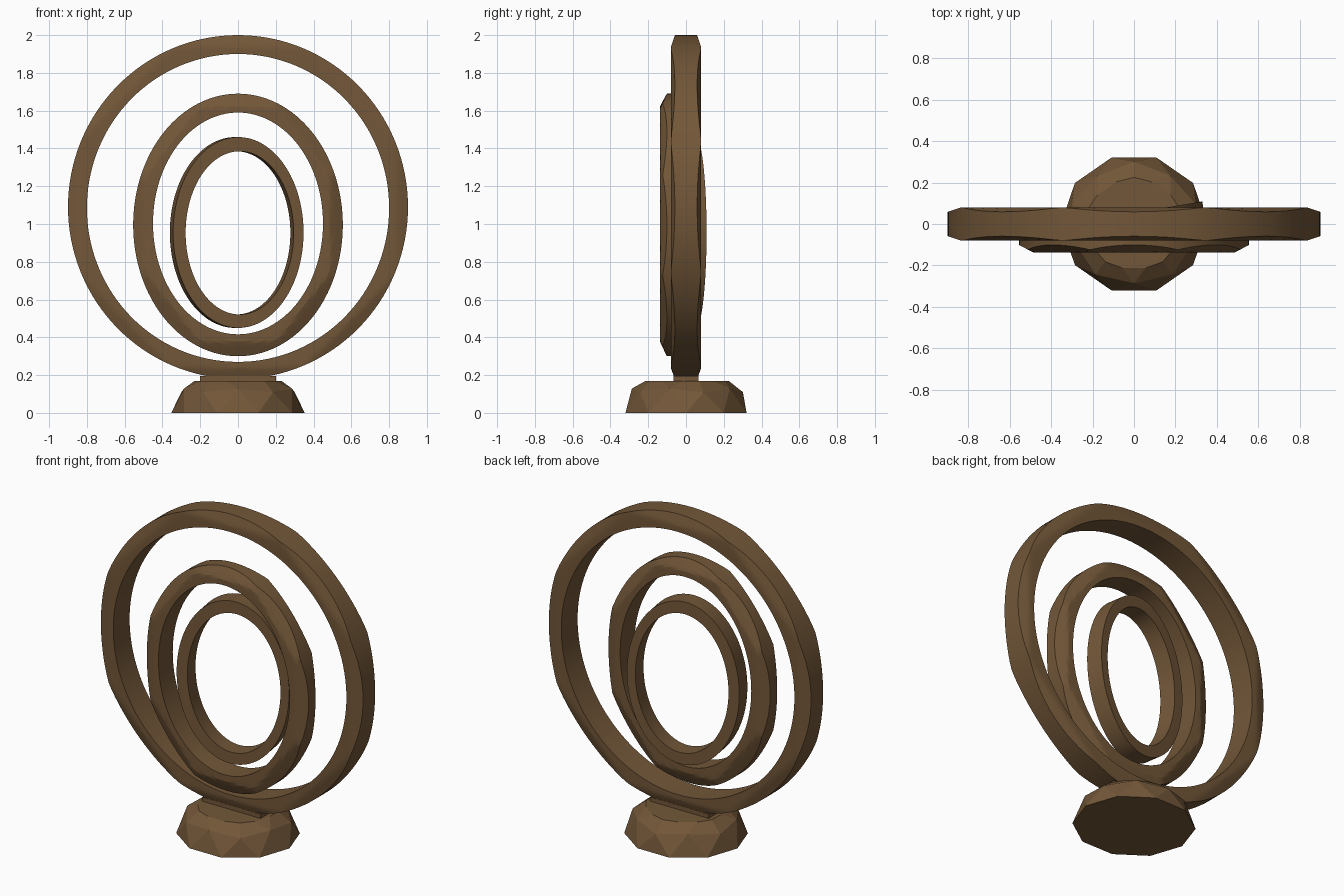
import bpy, bmesh, math
from mathutils import Matrix, Vector

if "Cube" in bpy.data.objects:
    bpy.data.objects.remove(bpy.data.objects["Cube"])

wood = bpy.data.materials.new("brown_wood")
wood.diffuse_color = (0.17, 0.095, 0.040, 1)
wood.use_nodes = True
wood.node_tree.nodes["Principled BSDF"].inputs["Base Color"].default_value = wood.diffuse_color


def finish(name, bm, smooth_angle=0):
    """Turn a bmesh into a coloured object, keeping edges above the angle sharp."""
    bmesh.ops.recalc_face_normals(bm, faces=bm.faces)
    for f in bm.faces:
        f.smooth = smooth_angle > 0
    for e in bm.edges:
        e.smooth = e.calc_face_angle(0) < math.radians(smooth_angle)
    me = bpy.data.meshes.new(name)
    bm.to_mesh(me)
    bm.free()
    me.materials.append(wood)
    ob = bpy.data.objects.new(name, me)
    bpy.context.collection.objects.link(ob)
    return ob


def ring(name, outer, inner, y, half_depth, slope=0.0, cut=1.0, turn=0.0, n=128, radial=6):
    """Oval ring; outer/inner = (centre x, centre z, radius x, radius z).
    Eight planar carved facets thin its rim, starting at the fraction 'cut'."""
    bm = bmesh.new()
    loops = []
    for i in range(n):
        a = 2 * math.pi * i / n
        front, back = [], []
        for j in range(radial + 1):
            t = j / radial
            cx, cz, rx, rz = [p + (q - p) * t for p, q in zip(inner, outer)]
            rho = rx / outer[2]
            reach = max(rho * math.cos(a - k * math.pi / 4) for k in range(8))
            h = half_depth - max(0, slope * (reach - cut))
            x, z = cx + rx * math.cos(a), cz + rz * math.sin(a)
            front.append(bm.verts.new((x, -h, z)))
            back.append(bm.verts.new((x, h, z)))
        loops.append(front + back[::-1])
    m = len(loops[0])
    for i in range(n):
        p, q = loops[i], loops[(i + 1) % n]
        for j in range(m):
            k = (j + 1) % m
            bm.faces.new((p[j], p[k], q[k], q[j]))
    ob = finish(name, bm, 14)
    ob.location.y = y
    ob.rotation_euler.z = turn
    return ob


# Three nested rings
ring("outer_ring", (0, 1.09, 0.90, 0.91), (0, 1.085, 0.80, 0.815), 0, 0.08, 0.3, 0.93)
ring("middle_ring", (0, 0.995, 0.555, 0.695), (0, 1.003, 0.45, 0.587), -0.067, 0.07, 0.3, 0.88)
ring("inner_ring", (-0.007, 0.955, 0.35, 0.505), (0, 0.953, 0.29, 0.432), 0, 0.053,
     turn=math.radians(9.5))

# Faceted base: half of a flattened icosphere with its top cut flat
bm = bmesh.new()
bmesh.ops.create_icosphere(bm, subdivisions=2, radius=1,
                           matrix=Matrix.Rotation(math.radians(18), 4, 'Z'))
bmesh.ops.scale(bm, vec=(0.353, 0.337, 0.245), verts=bm.verts)
for z, n in ((0.0, -1), (0.17, 1)):
    res = bmesh.ops.bisect_plane(bm, geom=bm.verts[:] + bm.edges[:] + bm.faces[:], dist=1e-5,
                                 plane_co=(0, 0, z), plane_no=(0, 0, n), clear_outer=True)
    rim = [e for e in bm.edges if e.is_boundary and all(abs(v.co.z - z) < 1e-4 for v in e.verts)]
    bmesh.ops.contextual_create(bm, geom=rim)
finish("base", bm)

# Tenon joining the outer ring to the base
bm = bmesh.new()
bmesh.ops.create_cube(bm, size=1, matrix=Matrix.Translation(Vector((0, 0, 0.175)))
                      @ Matrix.Diagonal((0.40, 0.13, 0.04, 1)))
finish("tenon", bm)
